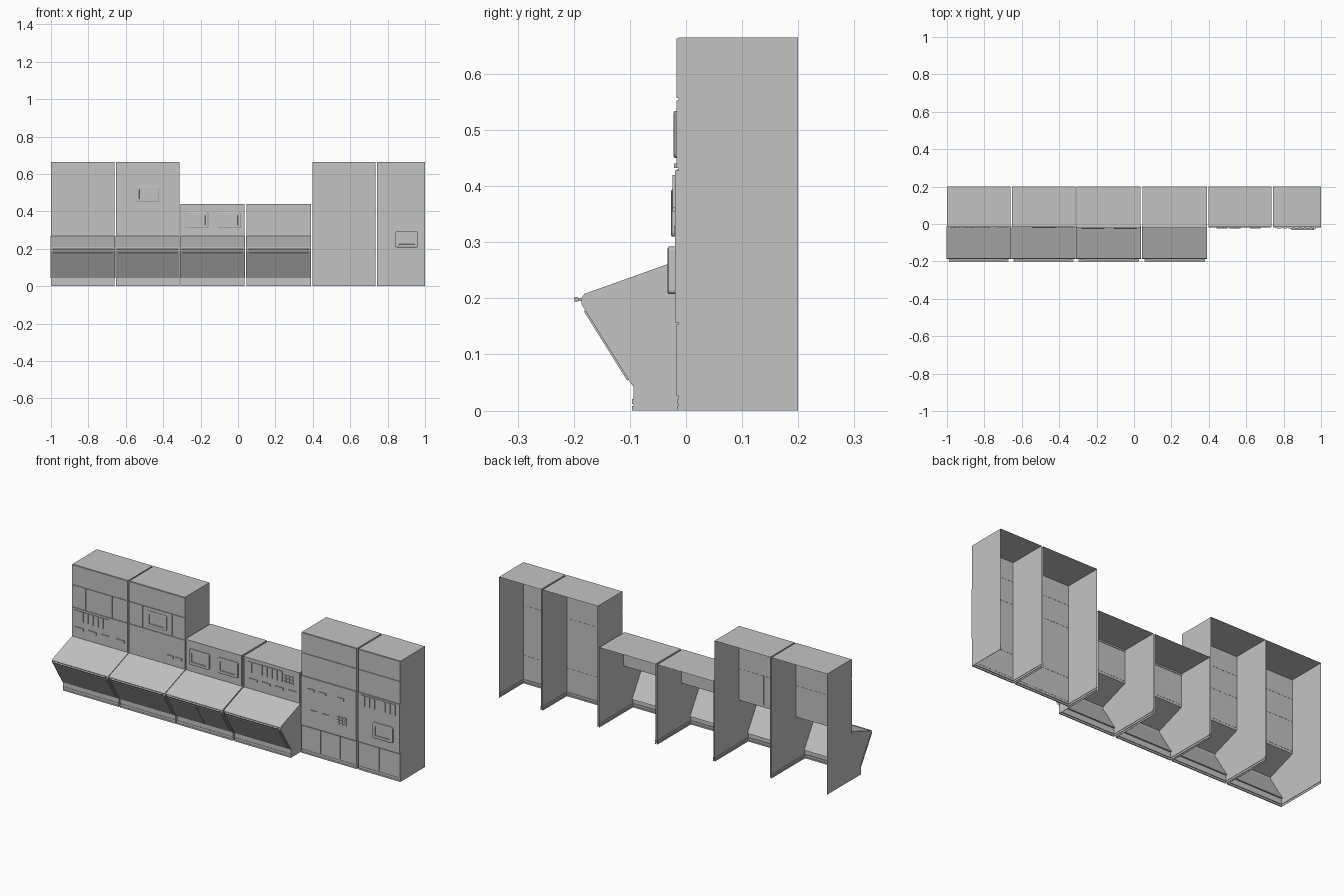
import bpy, bmesh
from mathutils import Matrix, Vector

if "Cube" in bpy.data.objects:
    bpy.data.objects.remove(bpy.data.objects["Cube"])

grey = bpy.data.materials.new("cabinet_grey")
grey.use_nodes = True
GREY = (0.55, 0.55, 0.55, 1)
grey.diffuse_color = GREY
grey.node_tree.nodes["Principled BSDF"].inputs["Base Color"].default_value = GREY

FRONT = -0.013      # cabinet front surface
BACK = 0.2


def finish(name, bm, bevel=0):
    mesh = bpy.data.meshes.new(name)
    bm.to_mesh(mesh)
    bm.free()
    mesh.materials.append(grey)
    ob = bpy.data.objects.new(name, mesh)
    bpy.context.collection.objects.link(ob)
    if bevel:
        mod = ob.modifiers.new("soft_edges", "BEVEL")
        mod.width, mod.segments = bevel, 2
    return ob


def add_box(bm, x0, x1, y0, y1, z0, z1):
    size = Matrix.Diagonal((x1 - x0, y1 - y0, z1 - z0, 1))
    place = Matrix.Translation(((x0 + x1) / 2, (y0 + y1) / 2, (z0 + z1) / 2))
    return bmesh.ops.create_cube(bm, size=1, matrix=place @ size)["verts"]


def add_prism(bm, x0, x1, profile, closed=True):
    """Sweep a (y, z) profile along x with end caps; open leaves the last edges out."""
    left = [bm.verts.new((x0, y, z)) for y, z in profile]
    right = [bm.verts.new((x1, y, z)) for y, z in profile]
    n = len(profile)
    for i in range(n if closed else n - 1):
        j = (i + 1) % n
        bm.faces.new((left[i], left[j], right[j], right[i]))
    bm.faces.new(left[::-1])
    bm.faces.new(right)
    if closed:
        bmesh.ops.recalc_face_normals(bm, faces=bm.faces[:])


def shell(name, x0, x1, height, console):
    """Cabinet skin, open at the back and underneath."""
    profile = [(BACK, height), (FRONT, height)]
    if console:
        profile += [(FRONT, 0.265), (-0.183, 0.205), (-0.183, 0.191), (-0.094, 0.045), (-0.094, 0)]
    else:
        profile += [(FRONT, 0)]
    profile.append((BACK, 0))
    bm = bmesh.new()
    add_prism(bm, x0, x1, profile, closed=False)
    # the underside is the last swept strip: remove it to leave the floor open
    floor = [f for f in bm.faces if all(v.co.z < 0.001 for v in f.verts)]
    bmesh.ops.delete(bm, geom=floor, context="FACES_ONLY")
    finish(name + "_shell", bm)


def panels(name, x0, x1, bands):
    """Front plates separated by narrow seams."""
    bm = bmesh.new()
    for z0, z1, face, splits in bands:
        cuts = [0] + splits + [1]
        for a, b in zip(cuts, cuts[1:]):
            w = x1 - x0
            add_box(bm, x0 + a * w + 0.0015, x0 + b * w - 0.0015,
                    face, FRONT + 0.001, z0 + 0.002, z1 - 0.002)
    finish(name + "_front_panels", bm)


def plinth(name, x0, x1, front):
    bm = bmesh.new()
    for z0, z1 in ((0.0, 0.008), (0.012, 0.021)):
        add_box(bm, x0, x1, front - 0.002, front + 0.004, z0, z1)
        for x in (x0, x1 - 0.002):
            add_box(bm, x, x + 0.002, front, BACK, z0, z1)
    finish(name + "_plinth", bm)


def desk(name, x0, x1, splits):
    """Sloping desk, slanted front, inset-look panels and hand rail."""
    bm = bmesh.new()
    outer = [(-0.013, 0.268), (-0.181, 0.208), (-0.187, 0.2), (-0.186, 0.189), (-0.096, 0.045)]
    inner = [(-0.086, 0.045), (-0.176, 0.19), (-0.176, 0.199), (-0.013, 0.257)]
    add_prism(bm, x0 - 0.002, x1 + 0.002, outer + inner)
    finish(name + "_desk_skin", bm)

    bm = bmesh.new()
    top, low = Vector((-0.186, 0.189)), Vector((-0.096, 0.045))
    along = (low - top).normalized()
    out = Vector((along.y, -along.x))
    a, b = top + along * 0.012, low - along * 0.012
    cuts = [x0 + 0.01] + splits + [x1 - 0.01]
    for p, q in zip(cuts, cuts[1:]):
        add_prism(bm, p + 0.0015, q - 0.0015,
                  [a - out * 0.002, b - out * 0.002, b + out * 0.003, a + out * 0.003])
    finish(name + "_slanted_panels", bm)

    bm = bmesh.new()
    turn = Matrix.Translation(((x0 + x1) / 2, -0.1955, 0.198)) @ Matrix.Rotation(1.5708, 4, "Y")
    bmesh.ops.create_cone(bm, cap_ends=True, segments=12, radius1=0.0045, radius2=0.0045,
                          depth=x1 - x0 - 0.02, matrix=turn)
    for x in (x0 + 0.02, x1 - 0.03):
        add_box(bm, x, x + 0.01, -0.196, -0.182, 0.195, 0.201)
    finish(name + "_hand_rail", bm)


def screen(name, x, z, front, back=FRONT):
    """Monitor with raised bezel and sunken glass, placed by its centre."""
    bm = bmesh.new()
    add_box(bm, x - 0.061, x + 0.061, front, back, z - 0.042, z + 0.042)
    upright = [e for e in bm.edges if abs(e.verts[0].co.y - e.verts[1].co.y) > 0.001]
    bmesh.ops.bevel(bm, geom=upright, offset=0.007, segments=3, affect="EDGES", profile=0.5)
    bm.normal_update()
    face = min(bm.faces, key=lambda f: f.calc_center_median().y)
    bmesh.ops.inset_region(bm, faces=[face], thickness=0.003, depth=0.002)
    bmesh.ops.inset_region(bm, faces=[face], thickness=0.013, depth=0)
    bmesh.ops.inset_region(bm, faces=[face], thickness=0.003, depth=-0.005)
    finish(name, bm)


def indicator_row(name, x, face):
    """Seven upright indicator cells."""
    bm = bmesh.new()
    for i in range(7):
        left = x + i * 0.031
        add_box(bm, left, left + 0.023, face - 0.004, face + 0.001, 0.362, 0.42)
    finish(name, bm)


def buttons(name, spots, z, face, width=0.04):
    bm = bmesh.new()
    for x in spots:
        add_box(bm, x, x + width, face - 0.004, face + 0.001, z, z + 0.014)
    finish(name, bm)


def keypad(name, x, z, face):
    bm = bmesh.new()
    for i in range(3):
        for j in range(3):
            px, pz = x + i * 0.021, z + j * 0.016
            add_box(bm, px, px + 0.013, face - 0.005, face + 0.001, pz, pz + 0.01)
    finish(name, bm)


# Cabinet layout: name, x range, height, has desk, slanted splits, front bands
P, R = -0.017, -0.02
CAP = (0.555, 0.665, P, [])
LOW = (0.268, 0.432, P, [])
modules = [
    ("indicator_tower", -1, -0.66, 0.665, True, [], [LOW, (0.432, 0.555, P, [0.25, 0.72]), CAP]),
    ("monitor_tower", -0.653, -0.314, 0.665, True, [],
     [(0.268, 0.432, P, [0.55]), (0.432, 0.555, P, [0.25, 0.78]), CAP]),
    ("twin_monitor_console", -0.307, 0.036, 0.44, True, [-0.13], [LOW]),
    ("keypad_console", 0.046, 0.389, 0.44, True, [], [LOW]),
    ("tall_cabinet", 0.398, 0.735, 0.665, False, [],
     [(0.025, 0.155, P, [0.35, 0.7]), (0.155, 0.43, R, []), (0.43, 0.555, P, []), CAP]),
    ("narrow_cabinet", 0.744, 1, 0.665, False, [],
     [(0.025, 0.155, P, [0.5]), (0.155, 0.43, R, []), (0.43, 0.555, P, []), CAP]),
]
for name, x0, x1, height, console, splits, bands in modules:
    shell(name, x0, x1, height, console)
    panels(name, x0, x1, bands)
    plinth(name, x0, x1, -0.094 if console else FRONT)
    if console:
        desk(name, x0, x1, splits)
    if height < 0.5:
        bm = bmesh.new()
        add_box(bm, x0, x1, -0.021, FRONT + 0.003, 0.432, 0.44)
        finish(name + "_top_lip", bm)

# Monitors
screen("tower_monitor", -0.483, 0.492, -0.02)
screen("console_monitor_right", -0.22, 0.352, -0.025)
screen("console_monitor_left", -0.046, 0.352, -0.025)
screen("cabinet_monitor", 0.902, 0.25, -0.031)

# Indicators, buttons and keypads
indicator_row("tower_indicators", -0.985, P)
indicator_row("console_indicators", 0.075, P)
indicator_row("cabinet_indicators", 0.765, R)
buttons("tower_buttons", [-0.98, -0.9, -0.82, -0.73], 0.315, P, 0.05)
buttons("monitor_tower_buttons", [-0.42, -0.37], 0.31, P)
buttons("console_buttons", [0.08, 0.16, 0.24, 0.32], 0.315, P, 0.05)
buttons("cabinet_upper_buttons", [0.44, 0.51, 0.62], 0.355, R)
buttons("cabinet_lower_buttons", [0.46, 0.53], 0.24, R)
keypad("console_keypad", 0.295, 0.362, P)
keypad("cabinet_keypad", 0.62, 0.222, R)
